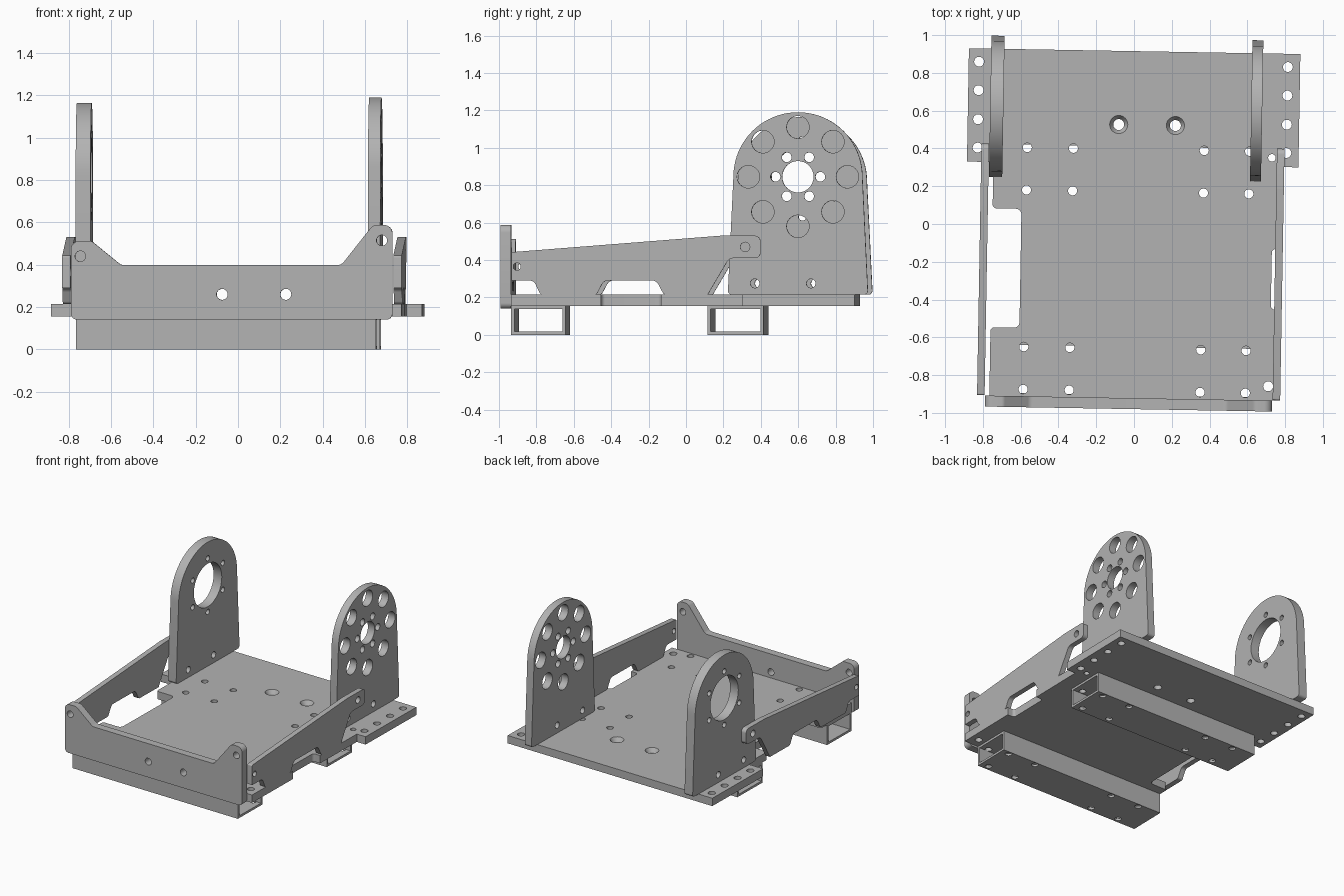
import bpy, bmesh, math
from mathutils import Vector, Matrix

if "Cube" in bpy.data.objects:
    bpy.data.objects.remove(bpy.data.objects["Cube"])

grey = bpy.data.materials.new("machined_grey")
grey.use_nodes = True
grey.diffuse_color = (0.45, 0.45, 0.45, 1)
grey.node_tree.nodes["Principled BSDF"].inputs["Base Color"].default_value = (0.45, 0.45, 0.45, 1)

# The whole assembly is turned slightly about the vertical axis
TURN = Matrix.Rotation(math.radians(-1), 4, 'Z')
AXES = {
    'top': ((1, 0, 0), (0, 1, 0), (0, 0, 1)),
    'side': ((0, 1, 0), (0, 0, 1), (1, 0, 0)),
    'front': ((1, 0, 0), (0, 0, 1), (0, -1, 0)),
}


def circle(u, v, r, n=32):
    return [(u + r * math.cos(math.tau * i / n), v + r * math.sin(math.tau * i / n)) for i in range(n)]


def ring(u, v, spread, r, count, start=0):
    """Circular pattern of round holes."""
    return [(u + spread * math.cos(start + math.tau * i / count),
             v + spread * math.sin(start + math.tau * i / count), r) for i in range(count)]


def rounded(points, steps=6):
    """Outline from (u, v) or (u, v, corner radius) points."""
    out = []
    for i, p in enumerate(points):
        c = Vector(p[:2])
        if len(p) < 3:
            out.append(tuple(c))
            continue
        d1 = (Vector(points[i - 1][:2]) - c).normalized()
        d2 = (Vector(points[(i + 1) % len(points)][:2]) - c).normalized()
        half, r = d1.angle(d2) / 2, p[2]
        mid = c + (d1 + d2).normalized() * (r / math.sin(half))
        a = c + d1 * (r / math.tan(half)) - mid
        b = c + d2 * (r / math.tan(half)) - mid
        out += [tuple(mid + a.lerp(b, k / steps).normalized() * r) for k in range(steps + 1)]
    return out


def finish(name, mesh):
    bm = bmesh.new()
    bm.from_mesh(mesh)
    bmesh.ops.remove_doubles(bm, verts=bm.verts, dist=0.0001)
    bmesh.ops.recalc_face_normals(bm, faces=bm.faces)
    bm.to_mesh(mesh)
    bm.free()
    mesh.transform(TURN)
    mesh.materials.clear()
    mesh.materials.append(grey)
    mesh.shade_smooth()
    mesh.set_sharp_from_angle(angle=math.radians(30))
    obj = bpy.data.objects.new(name, mesh)
    bpy.context.collection.objects.link(obj)
    return obj


def plate(name, plane, outline, holes, low, high):
    """Flat part with round holes, filling low..high along the plane's axis."""
    curve = bpy.data.curves.new(name, 'CURVE')
    curve.dimensions, curve.fill_mode = '2D', 'BOTH'
    curve.extrude = (high - low) / 2
    for loop in [outline] + [circle(*h) for h in holes]:
        s = curve.splines.new('POLY')
        s.points.add(len(loop) - 1)
        for pt, (u, v) in zip(s.points, loop):
            pt.co = (u, v, 0, 1)
        s.use_cyclic_u = True
    temp = bpy.data.objects.new("temp", curve)
    bpy.context.collection.objects.link(temp)
    bpy.context.view_layer.update()
    mesh = bpy.data.meshes.new_from_object(temp.evaluated_get(bpy.context.evaluated_depsgraph_get()))
    bpy.data.objects.remove(temp)
    bpy.data.curves.remove(curve)
    mesh.name = name
    u, v, n = (Vector(a) for a in AXES[plane])
    m = Matrix((u, v, n)).transposed().to_4x4()
    axis = Vector([abs(c) for c in n])
    m.translation = axis * (low + high) / 2
    mesh.transform(m)
    return finish(name, mesh)


def rect(u0, v0, u1, v1):
    return [(u0, v0), (u1, v0), (u1, v1), (u0, v1)]


# Base plate with rear flanges, a large left cutout and a shallow right notch
FLOOR, DECK = 0.155, 0.215
columns = (-0.572, -0.328, 0.365, 0.605)
rows = {"rear": (0.17, 0.395), "front": (-0.885, -0.66)}
bolts = {k: [(x, y, 0.024) for x in columns for y in ys] for k, ys in rows.items()}
flange = [(x, y, 0.026) for x in (-0.835, 0.8) for y in (0.39, 0.54, 0.694, 0.845)]
sinks = [(-0.09, 0.525), (0.21, 0.525)]
base = rounded([
    (-0.75, -0.922), (0.79, -0.922), (0.79, -0.44), (0.732, -0.44, 0.02), (0.732, -0.12, 0.02),
    (0.79, -0.12), (0.79, 0.315), (0.865, 0.315), (0.865, 0.915), (-0.89, 0.915),
    (-0.89, 0.315), (-0.75, 0.315), (-0.75, 0.07, 0.02), (-0.597, 0.07, 0.03),
    (-0.597, -0.56, 0.03), (-0.75, -0.56, 0.02)])
plate("base_plate", 'top', base,
      bolts["rear"] + bolts["front"] + flange + [(x, y, 0.048) for x, y in sinks]
      + [(0.725, -0.847, 0.026), (0.724, 0.363, 0.02)], FLOOR, DECK)

# Countersunk seats in the base plate
for i, (x, y) in enumerate(sinks):
    bm = bmesh.new()
    profile = [(0.048, DECK), (0.029, 0.185), (0.029, FLOOR), (0.048, FLOOR)]
    loops = [[bm.verts.new((u, v, z)) for u, v in circle(x, y, r)] for r, z in profile]
    for a, b in zip(loops, loops[1:]):
        for k in range(len(a)):
            j = (k + 1) % len(a)
            bm.faces.new((a[k], a[j], b[j], b[k]))
    mesh = bpy.data.meshes.new("countersink")
    bm.to_mesh(mesh)
    bm.free()
    finish(f"countersink_{i + 1}", mesh)

# Hollow rectangular cross tubes beneath the plate
X0, X1, WALL = -0.75, 0.669, 0.017
for key, (y0, y1) in {"front": (-0.923, -0.633), "rear": (0.127, 0.427)}.items():
    for part, z in (("bottom", 0), ("top", FLOOR - WALL)):
        plate(f"{key}_tube_{part}", 'top', rect(X0, y0, X1, y1), bolts[key], z, z + WALL)
    for part, y in (("front_wall", y0), ("back_wall", y1 - WALL)):
        plate(f"{key}_tube_{part}", 'front', rect(X0, WALL, X1, FLOOR - WALL), [], y, y + WALL)

# Front plate with unequal raised ears
front = rounded([
    (-0.773, 0.14, 0.03), (0.747, 0.14, 0.03), (0.747, 0.588, 0.04), (0.655, 0.588, 0.04),
    (0.505, 0.398, 0.04), (-0.535, 0.398, 0.04), (-0.675, 0.512, 0.03), (-0.773, 0.512, 0.04)])
plate("front_plate", 'front', front,
      [(-0.728, 0.44, 0.025), (0.697, 0.515, 0.025), (-0.058, 0.26, 0.026), (0.243, 0.26, 0.026)],
      -0.98, -0.922)

# Tapered side arms with relieved lower edges
arm = rounded([
    (-0.92, 0.29), (-0.8, 0.29, 0.035), (-0.765, DECK, 0.02), (-0.465, DECK, 0.02),
    (-0.425, 0.29, 0.035), (-0.145, 0.29, 0.035), (-0.105, DECK, 0.02), (0.13, DECK),
    (0.245, 0.41, 0.04), (0.412, 0.41, 0.03), (0.412, 0.53, 0.03), (0.2, 0.53, 0.1), (-0.92, 0.442, 0.01)])
arm_holes = [(0.33, 0.47, 0.025), (-0.89, 0.365, 0.02)]
plate("left_arm", 'side', arm, arm_holes, 0.75, 0.79)
plate("right_arm", 'side', arm, arm_holes, -0.815, -0.775)


# Round-topped uprights with their hole patterns
def upright(name, zc, holes, low, high):
    yc, r, n = 0.61, 0.345, 40
    arc = [(yc + r * math.cos(math.pi * i / n), zc + r * math.sin(math.pi * i / n)) for i in range(n + 1)]
    outline = rounded([(yc - 0.375, DECK, 0.02), (yc + 0.375, DECK, 0.02)] + arc)
    feet = [(0.38, 0.275, 0.024), (0.68, 0.275, 0.024)]
    plate(name, 'side', outline, feet + holes, low, high)


upright("left_upright", 0.845,
        [(0.61, 0.845, 0.084)] + ring(0.61, 0.845, 0.12, 0.026, 6)
        + ring(0.61, 0.845, 0.265, 0.06, 8), 0.61, 0.668)
upright("right_upright", 0.82,
        [(0.61, 0.835, 0.165)] + ring(0.61, 0.835, 0.205, 0.02, 6, math.pi / 6), -0.772, -0.702)
